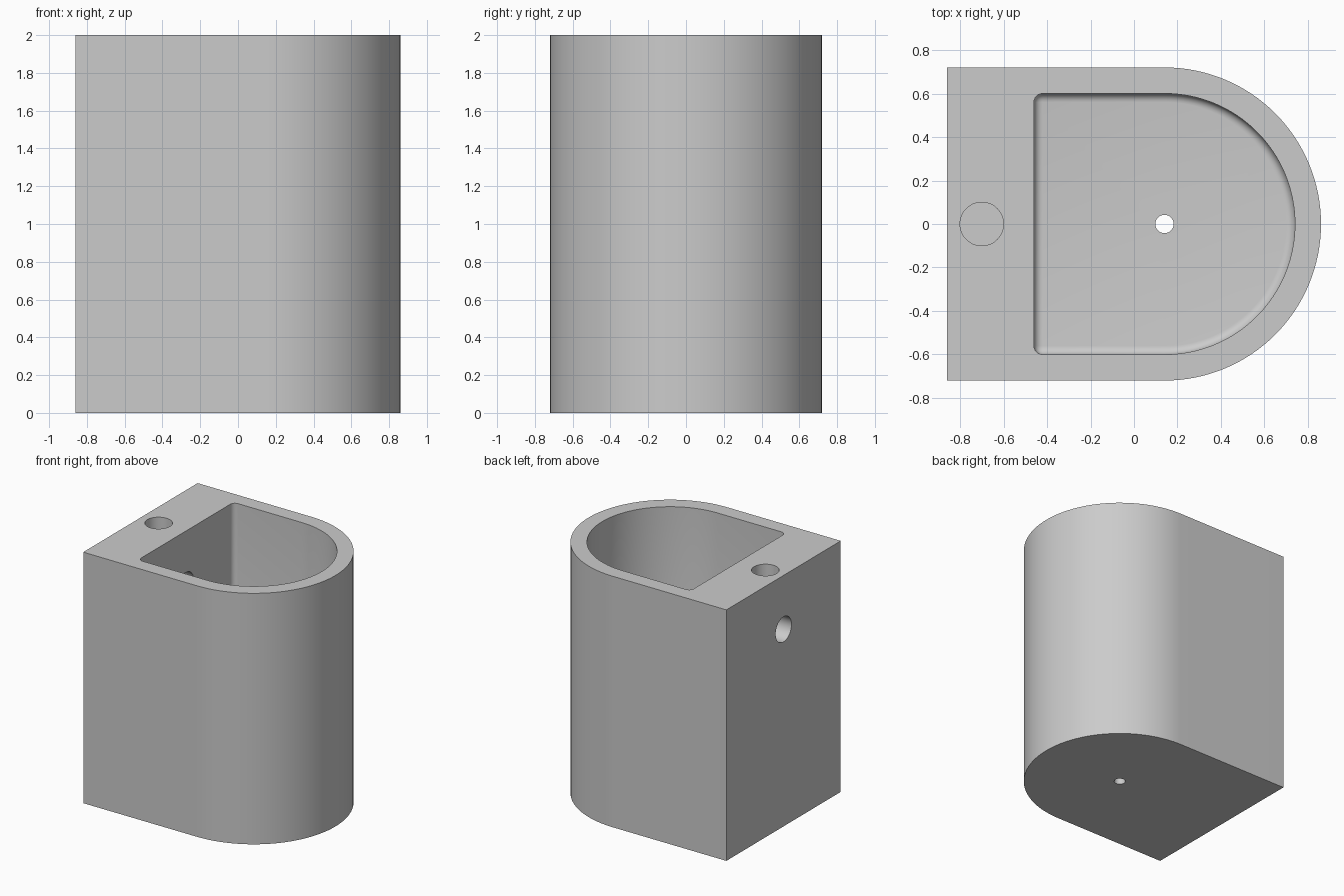
import bpy, bmesh, math
from mathutils import Matrix

if "Cube" in bpy.data.objects:
    bpy.data.objects.remove(bpy.data.objects["Cube"], do_unlink=True)

ARC_X = 0.14      # centre of the rounded end
HEIGHT = 2.0
FLOOR_Z = 1.0     # bottom of the bowl

grey = bpy.data.materials.new("ceramic_grey")
grey.use_nodes = True
colour = (0.6, 0.6, 0.6, 1)
grey.diffuse_color = colour
grey.node_tree.nodes["Principled BSDF"].inputs["Base Color"].default_value = colour


def make_object(name, bm):
    bmesh.ops.recalc_face_normals(bm, faces=bm.faces)
    mesh = bpy.data.meshes.new(name)
    bm.to_mesh(mesh)
    bm.free()
    mesh.materials.append(grey)
    obj = bpy.data.objects.new(name, mesh)
    bpy.context.collection.objects.link(obj)
    return obj


def d_prism(name, back_x, radius, z0, z1, steps=64):
    """Upright prism with a square back and a half-round end."""
    bm = bmesh.new()
    outline = [(back_x, radius), (back_x, -radius)]
    for i in range(steps + 1):
        a = math.pi * (i / steps - 0.5)
        outline.append((ARC_X + radius * math.cos(a), radius * math.sin(a)))
    face = bm.faces.new([bm.verts.new((x, y, z0)) for x, y in outline])
    top = bmesh.ops.extrude_face_region(bm, geom=[face])["geom"]
    verts = [v for v in top if isinstance(v, bmesh.types.BMVert)]
    bmesh.ops.translate(bm, verts=verts, vec=(0, 0, z1 - z0))
    return make_object(name, bm)


def cylinder(name, radius, length, centre, axis="Z"):
    bm = bmesh.new()
    turn = Matrix.Rotation(math.pi / 2, 4, "Y") if axis == "X" else Matrix()
    bmesh.ops.create_cone(bm, cap_ends=True, segments=48, radius1=radius,
                          radius2=radius, depth=length,
                          matrix=Matrix.Translation(centre) @ turn)
    return make_object(name, bm)


def apply_modifier(obj, mod):
    bpy.context.view_layer.objects.active = obj
    bpy.ops.object.modifier_apply(modifier=mod.name)


# Solid pedestal body
body = d_prism("basin_body", -0.86, 0.72, 0, HEIGHT)

# Bowl hollow with rounded corners and floor edge
bowl = d_prism("bowl_cutter", -0.46, 0.6, FLOOR_Z, HEIGHT + 0.3)
bevel = bowl.modifiers.new("round_edges", "BEVEL")
bevel.width = 0.04
bevel.segments = 6
bevel.limit_method = "ANGLE"
bevel.angle_limit = math.radians(40)
apply_modifier(bowl, bevel)

# Tap hole, overflow through the back wall, and drain
cutters = [
    bowl,
    cylinder("tap_hole_cutter", 0.1, 0.5, (-0.7, 0, HEIGHT - 0.05)),
    cylinder("overflow_cutter", 0.1, 0.7, (-0.65, 0, 1.57), "X"),
    cylinder("drain_cutter", 0.042, FLOOR_Z + 0.4, (ARC_X, 0, FLOOR_Z / 2)),
]
for cutter in cutters:
    cutter.hide_render = True
    cut = body.modifiers.new("cut", "BOOLEAN")
    cut.operation = "DIFFERENCE"
    cut.solver = "EXACT"
    cut.object = cutter
    apply_modifier(body, cut)
    bpy.data.objects.remove(cutter, do_unlink=True)

# Smooth curves, crisp rims
bpy.ops.object.select_all(action="DESELECT")
body.select_set(True)
bpy.context.view_layer.objects.active = body
bpy.ops.object.shade_smooth_by_angle(angle=math.radians(30))
